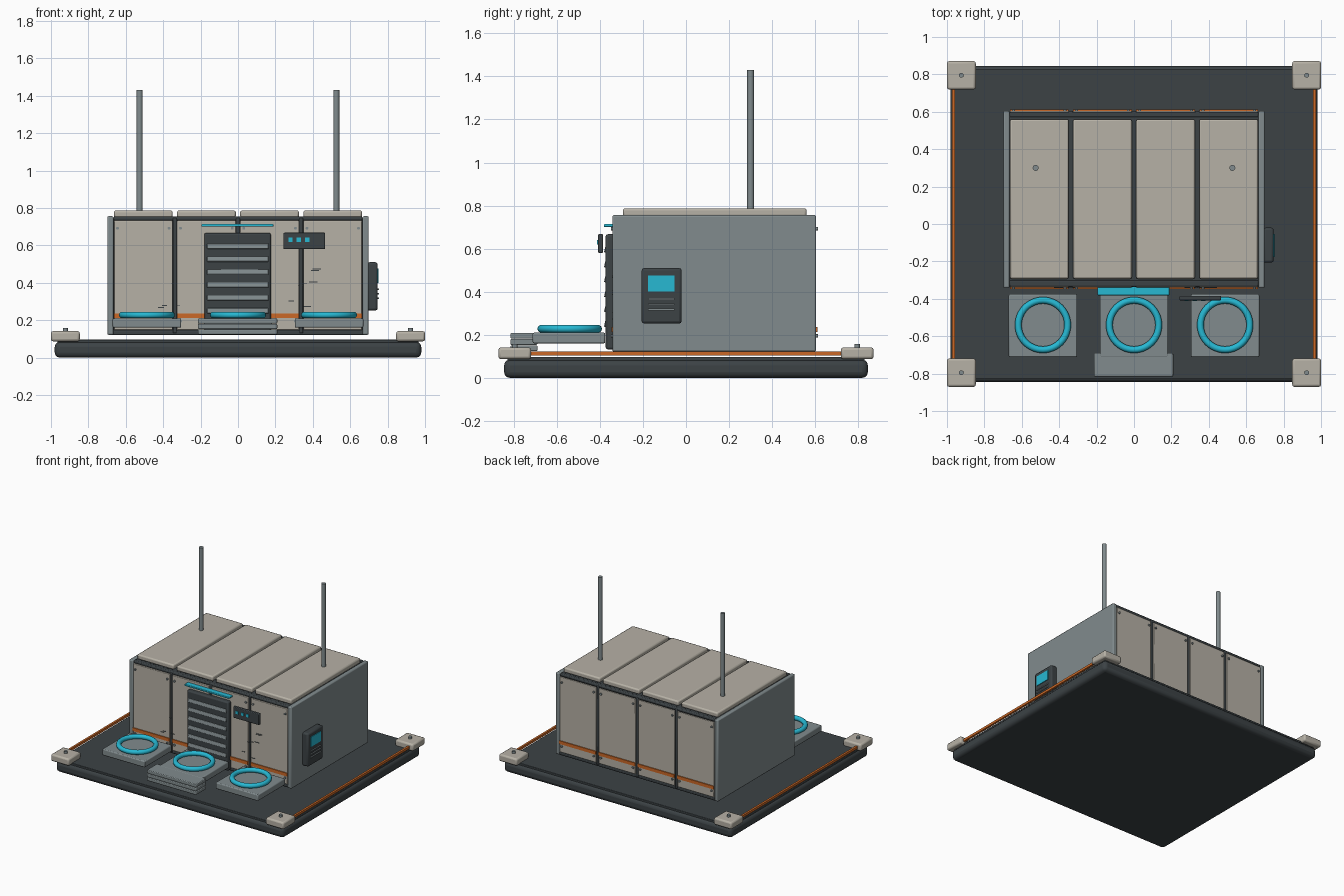
import bpy, math, random

if "Cube" in bpy.data.objects:
    bpy.data.objects.remove(bpy.data.objects["Cube"])
random.seed(4)

def mat(name, c):
    m = bpy.data.materials.new(name)
    m.diffuse_color = (*c, 1)
    m.use_nodes = True
    m.node_tree.nodes["Principled BSDF"].inputs["Base Color"].default_value = m.diffuse_color
    return m

DARK = mat("dark", (0.045, 0.055, 0.06))
BEIGE = mat("beige", (0.47, 0.44, 0.38))
GREY = mat("grey", (0.22, 0.26, 0.27))
CYAN = mat("cyan", (0.02, 0.48, 0.65))
ORANGE = mat("orange", (0.6, 0.14, 0.02))

def finish(name, m):
    o = bpy.context.object
    o.name = name
    o.data.materials.append(m)
    return o

def box(name, x, y, z, m, bevel=0.0, seg=2):
    """Box from (min, max) ranges with an optional rounded edge."""
    bpy.ops.mesh.primitive_cube_add(size=1, location=[sum(r) / 2 for r in (x, y, z)])
    o = finish(name, m)
    o.scale = [r[1] - r[0] for r in (x, y, z)]
    bpy.ops.object.transform_apply(location=False, rotation=False, scale=True)
    if bevel:
        b = o.modifiers.new("bevel", 'BEVEL')
        b.width, b.segments = bevel, seg
        bpy.ops.object.shade_smooth_by_angle(angle=math.radians(35))
    return o

def rod(name, loc, r, length, m, rot=(0, 0, 0), sides=16):
    bpy.ops.mesh.primitive_cylinder_add(vertices=sides, radius=r, depth=length,
                                        location=loc, rotation=rot)
    o = finish(name, m)
    bpy.ops.object.shade_smooth_by_angle(angle=math.radians(40))
    return o

# Base slab and deck
box("base_slab", (-.98, .98), (-.845, .845), (0, .085), DARK, .028, 3)
box("base_deck", (-.965, .965), (-.83, .83), (.07, .097), DARK, .004)

# Corner blocks with bolts, and side trim
for sx in (-1, 1):
    for sy in (-1, 1):
        cx, cy = sx * .923, sy * .795
        box("corner_block", (cx - .077, cx + .077), (cy - .076, cy + .076),
            (.087, .142), BEIGE, .012)
        rod("corner_bolt", (cx, cy, .147), .013, .022, GREY)
    box("side_trim", (sx * .965 - .008, sx * .965 + .008), (-.74, .74), (.105, .123), ORANGE)

# Main body with grey end walls and dark rails
box("body_core", (-.67, .67), (-.318, .588), (.12, .752), DARK, .01)
for sx in (-1, 1):
    box("end_wall", (sx * .682 - .017, sx * .682 + .017), (-.342, .604), (.122, .756), GREY, .008)
for y0, y1 in ((-.335, -.3), (.57, .6)):
    box("top_rail", (-.665, .665), (y0, y1), (.733, .755), DARK, .007)
    box("bottom_rail", (-.69, .69), (y0, y1), (.12, .147), DARK, .007)

# Roof panels, wall panels, stripes and screws
for i in range(4):
    cx = (i - 1.5) * .3375
    x = (cx - .157, cx + .157)
    box("roof_panel", x, (-.293, .56), (.748, .787), BEIGE, .01)
    for side, yp in ((-1, -.328), (1, .598)):
        box("wall_panel", x, (yp - .012, yp + .004) if side < 0 else (yp - .004, yp + .006),
            (.147, .733), BEIGE, .004)
        ys = -.342 if side < 0 else .606
        box("wall_stripe", x, (ys - .005, ys + .005), (.212, .237), ORANGE)
        for dx in (-.138, .138):
            for z in (.195, .692):
                rod("panel_screw", (cx + dx, ys, z), .008, .012, GREY,
                    (math.pi / 2, 0, 0), 10)
for cx in (-.3375, 0, .3375):
    for y0, y1 in ((-.338, -.31), (.58, .604)):
        box("panel_rib", (cx - .011, cx + .011), (y0, y1), (.13, .748), DARK, .006)

# Louvred door with light strip
box("door", (-.18, .176), (-.373, -.33), (.132, .667), DARK, .01)
for i in range(6):
    z = .25 + i * .069
    s = box("door_slat", (-.165, .163), (-.378, -.362), (z - .014, z + .014), GREY, .003)
    s.rotation_euler.x = math.radians(-12)
box("door_light", (-.195, .19), (-.381, -.335), (.7, .714), CYAN, .004)

# Front status box
box("status_box", (.243, .466), (-.408, -.385), (.58, .668), DARK, .005)
for x in (.28, .325, .37):
    box("status_light", (x - .011, x + .011), (-.413, -.4), (.619, .641), CYAN)

# Small wear marks on the front
for i in range(14):
    x, z = random.uniform(-.58, .5), random.uniform(.25, .52)
    w = random.uniform(.01, .025)
    box("wear_mark", (x - w, x + w), (-.343, -.338), (z - .002, z + .002), DARK)

# Side console
box("console", (.69, .747), (-.206, -.02), (.252, .51), DARK, .012)
box("console_screen", (.74, .752), (-.176, -.054), (.4, .476), CYAN)
for z in (.318, .342, .366):
    box("console_slot", (.74, .754), (-.176, -.054), (z - .004, z + .004), GREY)

# Landing pads with glowing rings
for cx in (-.487, 0, .487):
    box("pad", (cx - .183, cx + .183), (-.712, -.375), (.16, .21), GREY, .007)
    bpy.ops.mesh.primitive_torus_add(major_radius=.132, minor_radius=.018, major_segments=48,
                                     minor_segments=10, location=(cx, -.54, .228))
    finish("pad_ring", CYAN)
    bpy.ops.object.shade_smooth()

# Stacked front step
for i in range(3):
    z = .124 + i * .029
    box("step", (-.214, .21), (-.815, -.69), (z, z + .027), GREY, .005)

# Antenna masts
for sx in (-1, 1):
    rod("mast", (sx * .526, .3, 1.1), .016, .66, GREY)
